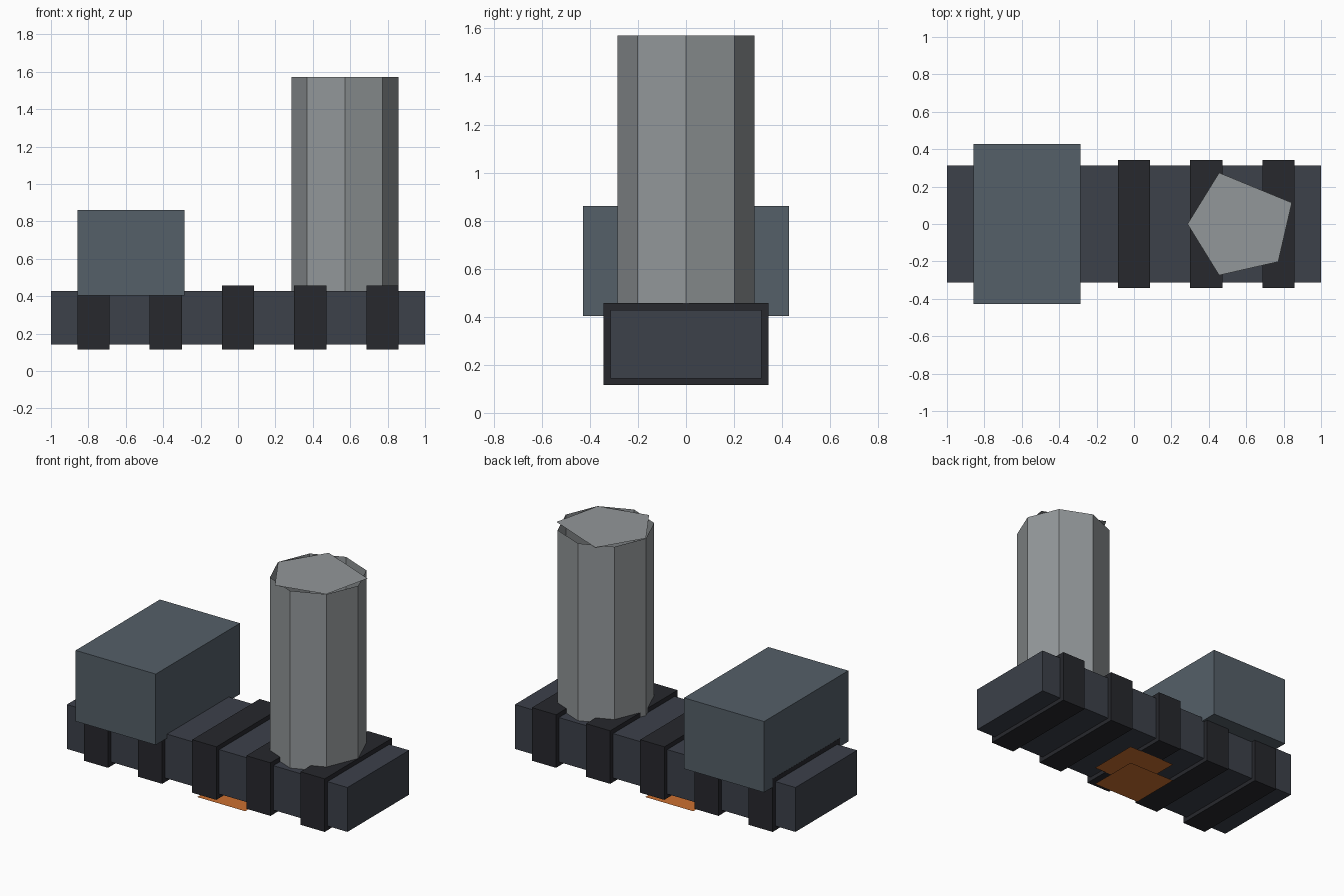
import bpy, bmesh, math

if "Cube" in bpy.data.objects:
    bpy.data.objects.remove(bpy.data.objects["Cube"])

def material(name, rgb):
    m = bpy.data.materials.new(name)
    m.diffuse_color = (*rgb, 1)
    m.use_nodes = True
    m.node_tree.nodes["Principled BSDF"].inputs["Base Color"].default_value = m.diffuse_color
    return m

iron = material("iron", (0.045, 0.052, 0.068))
dark = material("dark_iron", (0.02, 0.021, 0.026))
slate = material("slate", (0.09, 0.115, 0.14))
steel = material("steel", (0.29, 0.31, 0.32))
orange = material("ember_orange", (0.6, 0.16, 0.03))

def finish(name, bm, mat):
    me = bpy.data.meshes.new(name)
    bm.to_mesh(me)
    bm.free()
    me.materials.append(mat)
    ob = bpy.data.objects.new(name, me)
    bpy.context.collection.objects.link(ob)
    return ob

def box(name, lo, hi, mat):
    bm = bmesh.new()
    bmesh.ops.create_cube(bm, size=1)
    for v in bm.verts:
        v.co = [a + (c + 0.5) * (b - a) for a, b, c in zip(lo, hi, v.co)]
    return finish(name, bm, mat)

def sheet(bm, outline, z, up=True):
    pts = outline if up else outline[::-1]
    bm.faces.new([bm.verts.new((x, y, z)) for x, y in pts])

# Long body with five raised straps
box("body", (-1, -0.314, 0.143), (1, 0.314, 0.429), iron)
for i in range(5):
    x = (i - 2) * 0.386
    box(f"strap_{i + 1}", (x - 0.086, -0.343, 0.116), (x + 0.086, 0.343, 0.458), dark)

# Rear housing
box("housing", (-0.857, -0.429, 0.403), (-0.286, 0.429, 0.86), slate)

# Open eight-sided chimney wall
CX, R, Z0, Z1 = 0.571, 0.286, 0.429, 1.571
bm = bmesh.new()
ring = [(CX + R * math.cos(k * math.pi / 4), R * math.sin(k * math.pi / 4)) for k in range(8)]
low = [bm.verts.new((x, y, Z0)) for x, y in ring]
top = [bm.verts.new((x, y, Z1)) for x, y in ring]
for k in range(8):
    n = (k + 1) % 8
    bm.faces.new((low[k], low[n], top[n], top[k]))
finish("chimney", bm, steel)

# Uneven five-sided lid that slightly overhangs the wall
lid = [(0.286, 0), (0.455, -0.274), (0.771, -0.202), (0.844, 0.114), (0.455, 0.274)]
bm = bmesh.new()
sheet(bm, lid, Z1)
finish("chimney_lid", bm, steel)

# Glowing plates under the body
H = 0.171
square = [(-H, -H), (H, -H), (H, H), (-H, H)]
bm = bmesh.new()
sheet(bm, square, 0, up=False)
sheet(bm, square, 0.115, up=False)
finish("ember_plates", bm, orange)
